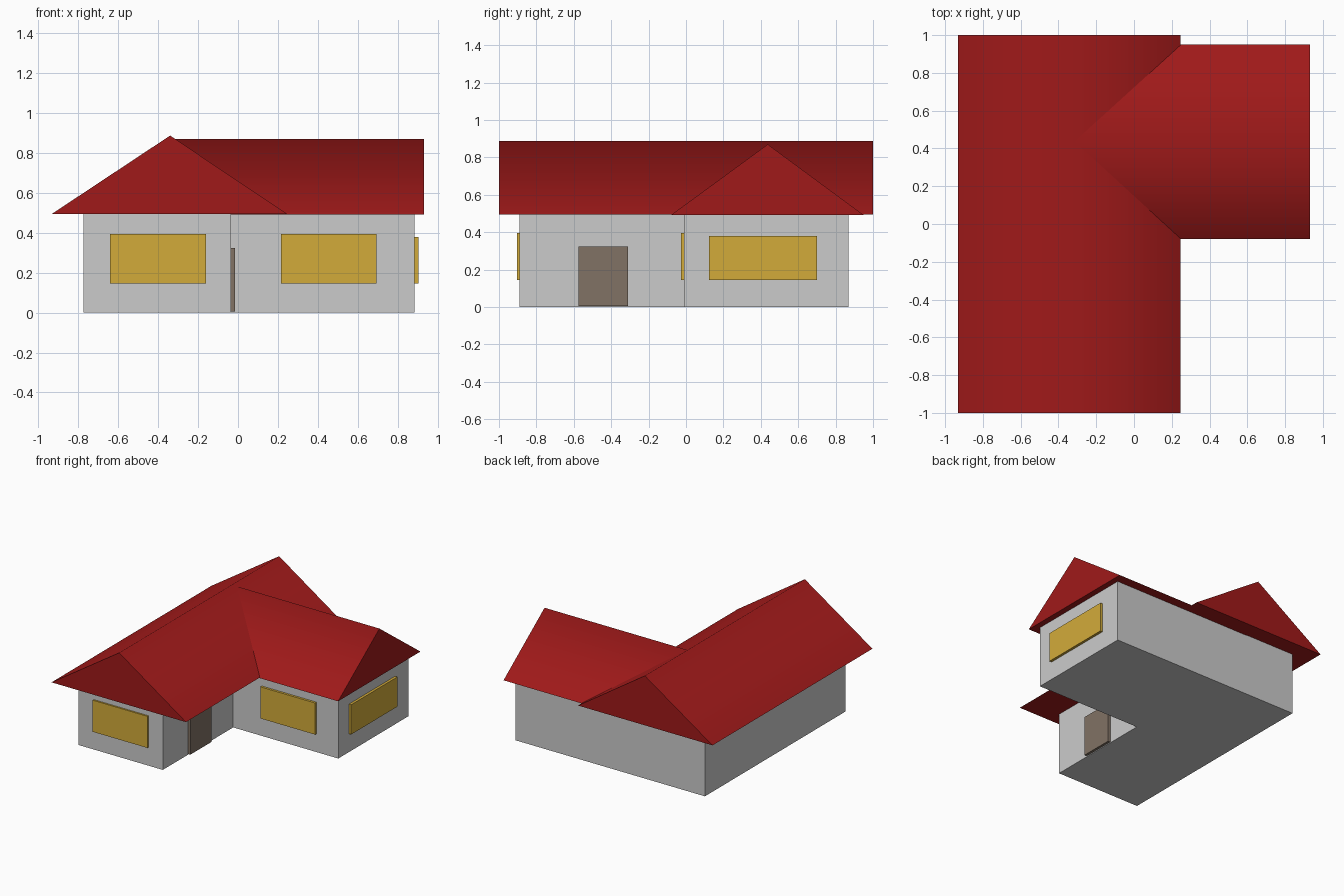
import bpy
import bmesh
from math import radians

if "Cube" in bpy.data.objects:
    bpy.data.objects.remove(bpy.data.objects["Cube"])


def material(name, rgb):
    mat = bpy.data.materials.new(name)
    mat.diffuse_color = (*rgb, 1)
    mat.use_nodes = True
    mat.node_tree.nodes["Principled BSDF"].inputs["Base Color"].default_value = mat.diffuse_color
    return mat


ROOF = material("roof_red", (0.35, 0.01, 0.01))
GLASS = material("window_amber", (0.65, 0.41, 0.042))
WOOD = material("door_brown", (0.22, 0.17, 0.13))


def extrude(name, profile, vector, mat=None):
    """Solid made by sweeping a closed 3D profile along a vector."""
    bm = bmesh.new()
    face = bm.faces.new([bm.verts.new(p) for p in profile])
    out = bmesh.ops.extrude_face_region(bm, geom=[face], use_keep_orig=True)
    moved = [g for g in out["geom"] if isinstance(g, bmesh.types.BMVert)]
    bmesh.ops.translate(bm, verts=moved, vec=vector)
    bmesh.ops.recalc_face_normals(bm, faces=bm.faces)
    mesh = bpy.data.meshes.new(name)
    bm.to_mesh(mesh)
    bm.free()
    obj = bpy.data.objects.new(name, mesh)
    bpy.context.collection.objects.link(obj)
    if mat:
        mesh.materials.append(mat)
    return obj


def box(name, x0, x1, y0, y1, z0, z1, mat):
    base = [(x0, y0, z0), (x1, y0, z0), (x1, y1, z0), (x0, y1, z0)]
    return extrude(name, base, (0, 0, z1 - z0), mat)


def smooth_ridge(obj):
    bpy.ops.object.select_all(action='DESELECT')
    obj.select_set(True)
    bpy.context.view_layer.objects.active = obj
    bpy.ops.object.shade_smooth_by_angle(angle=radians(80))


# L-shaped walls
plan = [(-0.775, -0.89), (-0.035, -0.89), (-0.035, -0.01),
        (0.885, -0.01), (0.885, 0.87), (-0.775, 0.87)]
extrude("walls", [(x, y, 0) for x, y in plan], (0, 0, 0.495))

# Gabled roofs; the wing's inner end is buried in the main roof
main_roof = extrude("main_roof", [(-0.932, -1, 0.495), (0.245, -1, 0.495),
                                  (-0.34, -1, 0.887)], (0, 2, 0), ROOF)
wing_roof = extrude("wing_roof", [(0.932, -0.08, 0.492), (0.932, 0.95, 0.492),
                                  (0.932, 0.437, 0.87)], (-1.27, 0, 0), ROOF)
for roof in (main_roof, wing_roof):
    smooth_ridge(roof)

# Windows and door, slightly proud of the walls
box("front_window", -0.64, -0.16, -0.903, -0.88, 0.145, 0.395, GLASS)
box("wing_window", 0.215, 0.695, -0.028, 0.0, 0.145, 0.395, GLASS)
box("side_window", 0.875, 0.905, 0.122, 0.70, 0.145, 0.38, GLASS)
box("door", -0.045, -0.014, -0.575, -0.31, 0.006, 0.325, WOOD)
